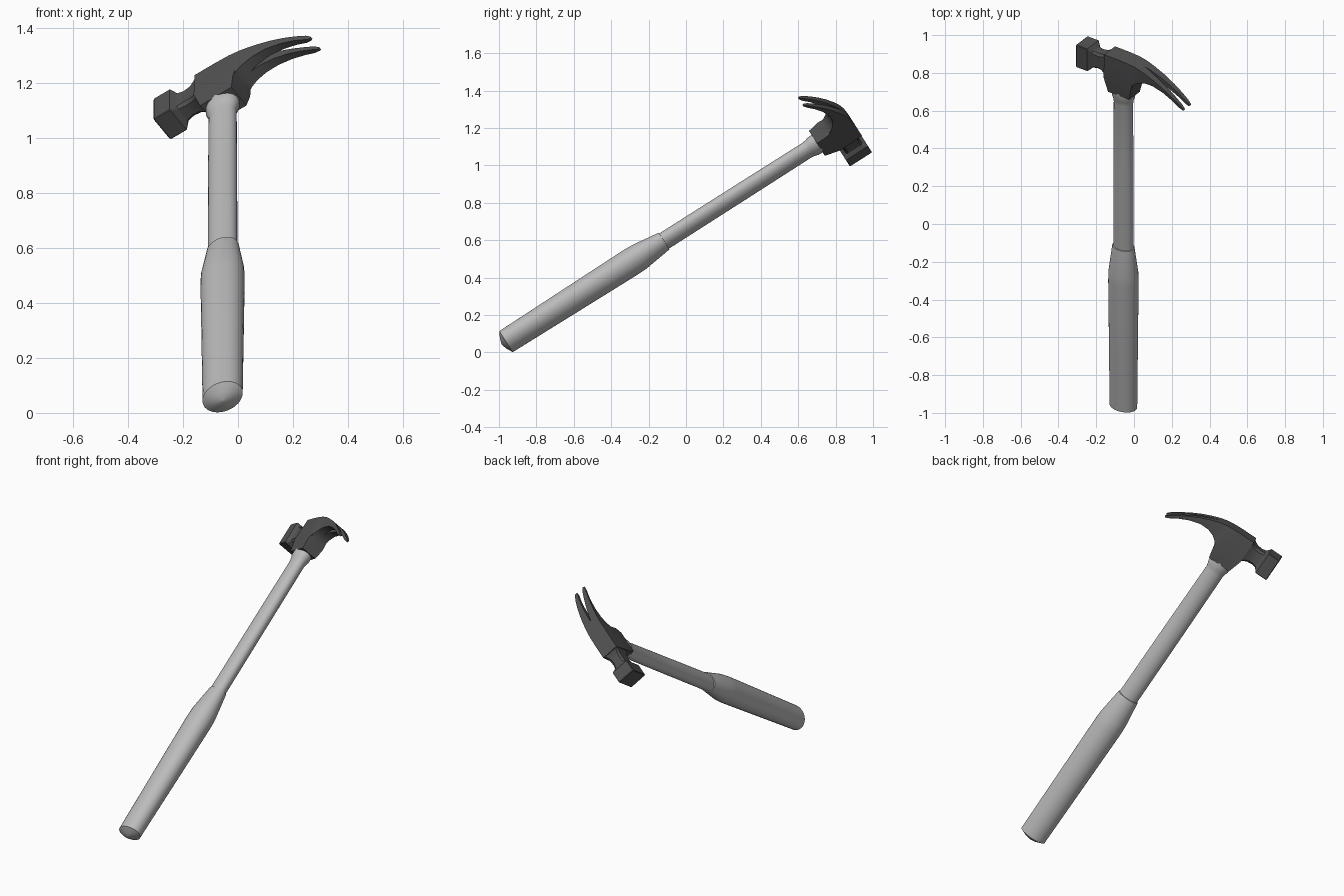
import bpy, bmesh, math
from mathutils import Matrix, Vector

old = bpy.data.objects.get("Cube")
if old:
    bpy.data.objects.remove(old)

# Tool frame: local x runs from striking face to claw, local z along the handle
tilt = math.atan2(0.537, 0.844)
spin = math.radians(35)
axis = Vector((0, math.cos(tilt), math.sin(tilt)))
across = Vector((0, -math.sin(tilt), math.cos(tilt)))
claw_dir = Vector((1, 0, 0)) * math.cos(spin) + across * math.sin(spin)
side_dir = axis.cross(claw_dir)
frame = Matrix((claw_dir, side_dir, axis)).transposed().to_4x4()
frame.translation = (-0.056, -0.957, 0.0615)


def material(name, grey):
    mat = bpy.data.materials.new(name)
    mat.use_nodes = True
    colour = (grey, grey, grey, 1)
    mat.diffuse_color = colour
    mat.node_tree.nodes["Principled BSDF"].inputs["Base Color"].default_value = colour
    return mat


steel = material("dark steel", 0.085)
pale = material("pale grey", 0.5)


def finish(name, bm, mat, angle=30, mirror=False):
    bmesh.ops.recalc_face_normals(bm, faces=bm.faces)
    mesh = bpy.data.meshes.new(name)
    bm.to_mesh(mesh)
    bm.free()
    obj = bpy.data.objects.new(name, mesh)
    bpy.context.collection.objects.link(obj)
    mesh.materials.append(mat)
    obj.matrix_world = frame
    if mirror:
        mod = obj.modifiers.new("mirror", 'MIRROR')
        mod.use_axis = (False, True, False)
        mod.merge_threshold = 0.0005
    bpy.ops.object.select_all(action='DESELECT')
    obj.select_set(True)
    bpy.context.view_layer.objects.active = obj
    bpy.ops.object.shade_smooth_by_angle(angle=math.radians(angle))
    return obj


def loft(rings, skip=None):
    """Skin a list of closed rings and cap both ends."""
    bm = bmesh.new()
    rows = [[bm.verts.new(p) for p in ring] for ring in rings]
    count = len(rows[0])
    for a, b in zip(rows, rows[1:]):
        for i in range(count):
            j = (i + 1) % count
            quad = (a[i], a[j], b[j], b[i])
            if skip and all(skip(v.co) for v in quad):
                continue
            bm.faces.new(quad)
    bm.faces.new(rows[0])
    bm.faces.new(rows[-1])
    return bm


def ellipse(height, a, b, sides=32):
    return [(a * math.cos(2 * math.pi * i / sides),
             b * math.sin(2 * math.pi * i / sides), height) for i in range(sides)]


# Handle: oval grip with a shallow pointed butt, then the slim shaft
grip = [(-0.034, 0.004, 0.003), (-0.024, 0.04, 0.03), (-0.006, 0.079, 0.06),
        (0.4, 0.082, 0.066), (0.78, 0.085, 0.071), (0.84, 0.083, 0.069),
        (0.98, 0.066, 0.049), (0.995, 0.064, 0.047), (0.996, 0.057, 0.04)]
finish("grip", loft([ellipse(*r) for r in grip]), pale, 25)
shaft = [(0.97, 0.059, 0.042), (1.5, 0.058, 0.041), (1.9, 0.056, 0.04),
         (1.925, 0.06, 0.044), (1.94, 0.066, 0.049), (1.985, 0.066, 0.049)]
finish("shaft", loft([ellipse(*r) for r in shaft]), pale, 40)

# Head body and claw, one half mirrored: top, middle, bottom (x, z), half width, slot
body = [((-0.09, 2.19), (-0.09, 2.05), (-0.066, 1.965), 0.05, 0),
        ((0.0, 2.19), (0.0, 2.045), (0.0, 1.965), 0.05, 0),
        ((0.06, 2.187), (0.084, 2.025), (0.072, 1.965), 0.05, 0),
        ((0.085, 2.184), (0.09, 2.07), (0.088, 2.045), 0.049, 0),
        ((0.11, 2.18), (0.106, 2.09), (0.1, 2.067), 0.048, 0)]
claw = [((0.14, 2.172), (0.125, 2.086), 0.047, 0.0),
        ((0.18, 2.158), (0.165, 2.1), 0.046, 0.004),
        ((0.24, 2.132), (0.22, 2.1), 0.045, 0.009),
        ((0.30, 2.10), (0.285, 2.08), 0.043, 0.013),
        ((0.35, 2.068), (0.34, 2.052), 0.041, 0.016),
        ((0.395, 2.036), (0.385, 2.022), 0.038, 0.018),
        ((0.414, 2.018), (0.408, 2.01), 0.034, 0.022)]


def half_ring(top, mid, low, wide, slot, cheek, foot):
    pts = [(top, slot), (top, wide), (mid, wide + cheek), (low, wide - foot), (low, slot)]
    return [(p[0], y, p[1]) for p, y in pts]


rings = [half_ring(*s, 0.005 if s[2][1] < 2 else 0, 0.002) for s in body]
for top, low, wide, slot in claw:
    mid = ((top[0] + low[0]) / 2, (top[1] + low[1]) / 2)
    rings.append(half_ring(top, mid, low, wide, slot, 0, 0.003))
finish("head_and_claw", loft(rings, lambda co: abs(co.y) < 1e-6), steel, 32, True)


# Striking poll and its waisted neck
def block_ring(x, hy, hz, cut):
    corners = [(1, 1), (-1, 1), (-1, -1), (1, -1)]
    ring = []
    for k, (sy, sz) in enumerate(corners):
        pair = [(x, sy * hy, 2.118 + sz * (hz - cut)), (x, sy * (hy - cut), 2.118 + sz * hz)]
        ring += pair if k % 2 == 0 else pair[::-1]
    return ring


poll = [(-0.27, 0.051, 0.067, 0.003), (-0.266, 0.054, 0.07, 0.003),
        (-0.197, 0.054, 0.07, 0.003), (-0.177, 0.038, 0.052, 0.01),
        (-0.15, 0.035, 0.048, 0.012), (-0.12, 0.037, 0.051, 0.012),
        (-0.1, 0.043, 0.058, 0.01), (-0.085, 0.049, 0.066, 0.006)]
finish("striking_poll", loft([block_ring(*r) for r in poll]), steel, 30)
